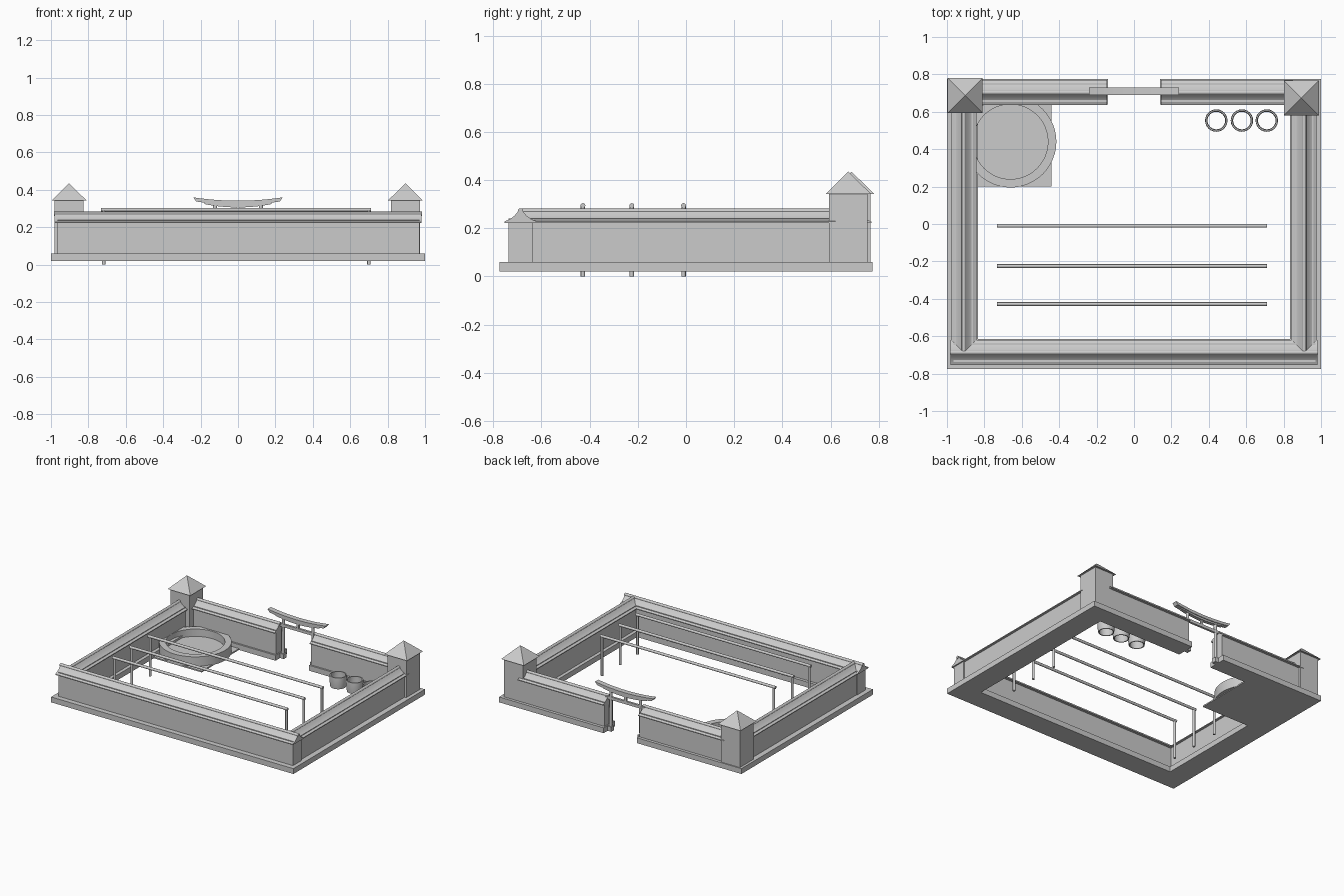
import bpy, bmesh, math
from mathutils import Matrix, Vector

if "Cube" in bpy.data.objects:
    bpy.data.objects.remove(bpy.data.objects["Cube"])


def finish(name, bm, smooth=False):
    bmesh.ops.recalc_face_normals(bm, faces=bm.faces)
    me = bpy.data.meshes.new(name)
    bm.to_mesh(me)
    bm.free()
    ob = bpy.data.objects.new(name, me)
    bpy.context.collection.objects.link(ob)
    if smooth:
        bpy.ops.object.select_all(action='DESELECT')
        ob.select_set(True)
        bpy.context.view_layer.objects.active = ob
        bpy.ops.object.shade_smooth_by_angle(angle=math.radians(35))
    return ob


def box(name, x0, x1, y0, y1, z0, z1):
    bm = bmesh.new()
    bmesh.ops.create_cube(bm, size=1)
    for v in bm.verts:
        v.co = (x0 + (v.co.x + .5) * (x1 - x0), y0 + (v.co.y + .5) * (y1 - y0),
                z0 + (v.co.z + .5) * (z1 - z0))
    return finish(name, bm)


def rod(name, a, b, r, n=16):
    a, b = Vector(a), Vector(b)
    bm = bmesh.new()
    m = Matrix.Translation((a + b) / 2) @ (b - a).to_track_quat('Z', 'Y').to_matrix().to_4x4()
    bmesh.ops.create_cone(bm, cap_ends=True, segments=n, radius1=r, radius2=r,
                          depth=(b - a).length, matrix=m)
    return finish(name, bm, True)


def lathe(name, profile, x, y, n):
    # closed or axis-touching profile spun round z
    bm = bmesh.new()
    vs = [bm.verts.new((r, 0, z)) for r, z in profile]
    es = [bm.edges.new((vs[i], vs[i - 1])) for i in range(len(vs))
          if not (profile[i][0] == 0 and profile[i - 1][0] == 0)]
    bmesh.ops.spin(bm, geom=vs + es, cent=(0, 0, 0), axis=(0, 0, 1),
                   angle=2 * math.pi, steps=n, use_merge=True)
    bmesh.ops.remove_doubles(bm, verts=bm.verts, dist=1e-5)
    bmesh.ops.translate(bm, verts=bm.verts, vec=(x, y, 0))
    return finish(name, bm, True)


def prism(name, pts, extrude):
    bm = bmesh.new()
    f = bm.faces.new([bm.verts.new(p) for p in pts])
    g = bmesh.ops.extrude_face_region(bm, geom=[f])
    bmesh.ops.translate(bm, vec=extrude,
                        verts=[v for v in g['geom'] if isinstance(v, bmesh.types.BMVert)])
    return finish(name, bm, True)


# concave tiled-roof cross-section: offset from the wall line, height
HALF = [(.067, .222), (.067, .228), (.045, .237), (.025, .252), (.008, .273)]
ROOF = HALF + [(-o, z) for o, z in reversed(HALF)]


def wall(name, axis, c, a, b, ra, rb, plinth):
    # wall body, roof and ridge running along an axis, plus its plinth
    h = .05
    if axis == 'x':
        box(name, a, b, c - h, c + h, .06, .24)
        prism(name + "_roof", [(ra, c + o, z) for o, z in ROOF], (rb - ra, 0, 0))
        rod(name + "_ridge", (ra - .004, c, .272), (rb + .004, c, .272), .011)
    else:
        box(name, c - h, c + h, a, b, .06, .24)
        prism(name + "_roof", [(c + o, ra, z) for o, z in ROOF], (0, rb - ra, 0))
        rod(name + "_ridge", (c, ra, .27), (c, rb, .27), .011)
    box(name + "_plinth", *plinth, .02, .06)


# Enclosure walls
wall("front_wall", 'x', -.687, -.965, .97, -.98, .98, (-1, 1, -.775, -.615))
for s, side in ((-1, "left"), (1, "right")):
    xs = sorted((s * .835, s * 1.0))
    wall(side + "_wall", 'y', s * .91, -.70, .62, -.69, .62, (*xs, -.62, .775))
    a, b = sorted((s * .145, s * .85))
    p, q = sorted((s * .138, s * .84))
    wall("back_wall_" + side, 'x', .703, a, b, a, b, (p, q, .64, .775))

# Corner towers with pyramid caps
for side, cx, cy in (("left", -.903, .687), ("right", .895, .674)):
    box(side + "_tower", cx - .078, cx + .078, cy - .08, cy + .08, .06, .346)
    bm = bmesh.new()
    bmesh.ops.create_cone(bm, cap_ends=True, segments=4, radius1=.0935 * math.sqrt(2),
                          radius2=0, depth=.092,
                          matrix=Matrix.Translation((cx, cy, .389)) @ Matrix.Rotation(math.pi / 4, 4, 'Z'))
    finish(side + "_tower_cap", bm)

# Round basin on its square slab
box("basin_slab", -.86, -.44, .20, .66, .02, .03)
lathe("basin", [(0, .025), (.245, .025), (.245, .10), (.20, .10), (.20, .045), (0, .045)],
      -.66, .44, 48)

# Open barrels
for i, x in enumerate((.44, .577, .71)):
    lathe(f"barrel_{i}", [(.054, .02), (.06, .065), (.058, .105), (.05, .105), (.051, .065), (.047, .02)],
          x, .553, 24)

# Drying rails: a round bar on two posts
for i, y in enumerate((-.01, -.225, -.428)):
    rod(f"rail_{i}_bar", (-.733, y, .294), (.71, y, .294), .01)
    for x in (-.718, .70):
        rod(f"rail_{i}_post", (x, y, 0), (x, y, .29), .009)

# Gate: posts, feet, tie beam, strut and upswept lintel
Y = .71
for s in (-1, 1):
    rod("gate_post", (s * .125, Y, .02), (s * .122, Y, .325), .011)
    box("gate_foot", s * .125 - .017, s * .125 + .017, Y - .017, Y + .017, .02, .055)
box("gate_tie_beam", -.16, .16, Y - .008, Y + .008, .252, .274)
box("gate_strut", -.009, .009, Y - .007, Y + .007, .265, .315)
N = 12
top = [(.24 * (2 * i / N - 1), .342 + .018 * (2 * i / N - 1) ** 2) for i in range(N + 1)]
low = [(x * .93, z - .022) for x, z in top]
prism("gate_lintel", [(x, Y - .019, z) for x, z in top + low[::-1]], (0, .038, 0))
sub = [(x * .75, z - .036) for x, z in top]
mid = [(x * .75, z - .018) for x, z in top]
prism("gate_sub_lintel", [(x, Y - .013, z) for x, z in mid + sub[::-1]], (0, .026, 0))
